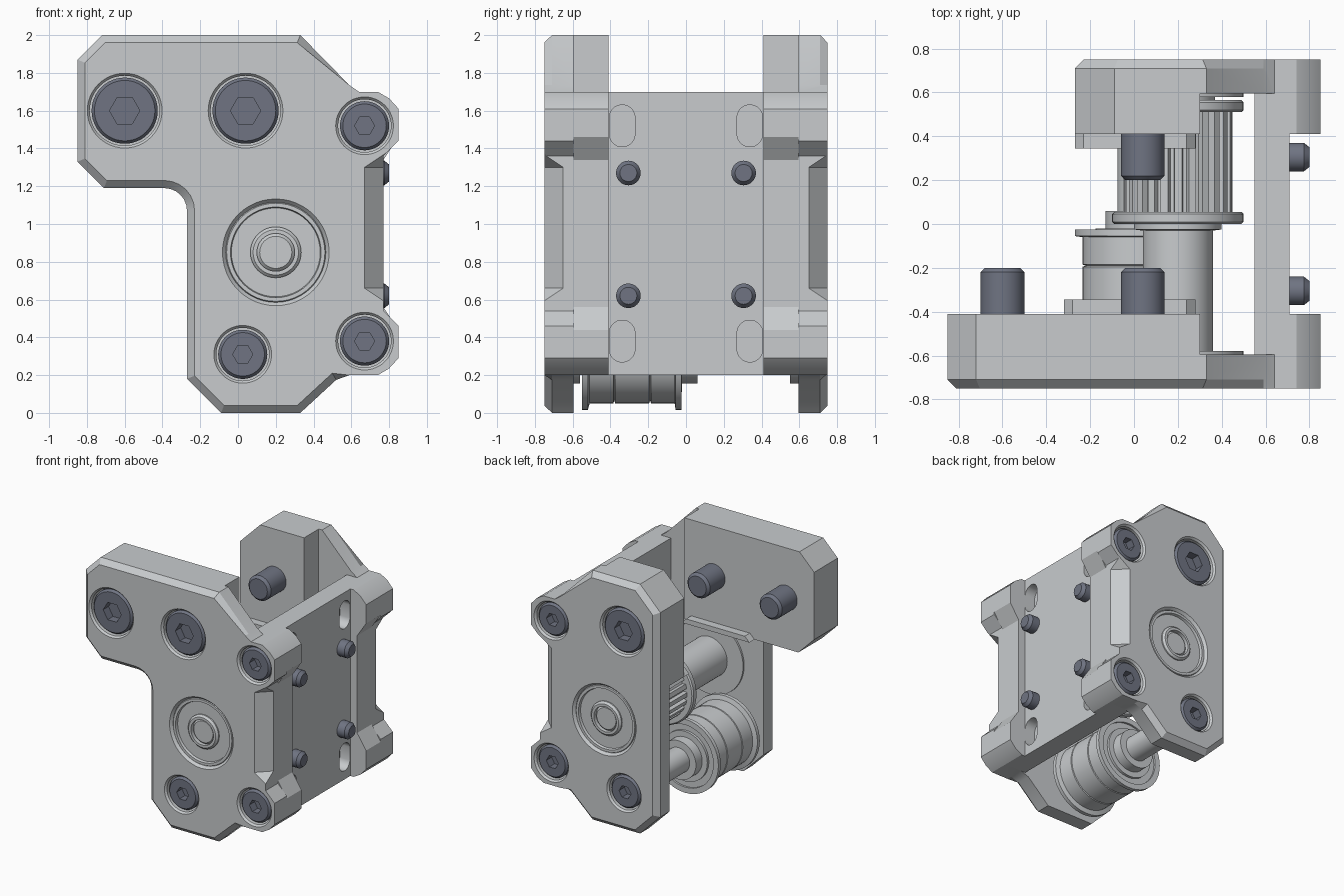
import bpy, bmesh, math
from mathutils import Matrix, Vector

old = bpy.data.objects.get("Cube")
if old:
    bpy.data.objects.remove(old)

parts = []
HALF = 0.75        # outer face distance from the middle
THIN = 0.155       # thickness of the side plates
TO_X = Matrix.Rotation(-math.pi / 2, 4, 'Z')


def material(name, rgb):
    m = bpy.data.materials.new(name)
    m.use_nodes = True
    m.diffuse_color = (*rgb, 1)
    m.node_tree.nodes["Principled BSDF"].inputs["Base Color"].default_value = (*rgb, 1)
    return m


GREY = material("light_grey", (0.58, 0.60, 0.615))
DARK = material("dark_steel", (0.16, 0.175, 0.225))


def finish(name, bm, mat, loc=(0, 0, 0), keep=True):
    bmesh.ops.recalc_face_normals(bm, faces=bm.faces)
    me = bpy.data.meshes.new(name)
    bm.to_mesh(me)
    bm.free()
    me.materials.append(mat)
    ob = bpy.data.objects.new(name, me)
    ob.location = loc
    bpy.context.collection.objects.link(ob)
    if keep:
        parts.append(ob)
    return ob


def prism(name, outline, y0, y1, mat=GREY, loc=(0, 0, 0), keep=True, chamfer=0, along_x=False):
    """Extrude an x-z outline along y; optionally chamfer the edges at y0."""
    bm = bmesh.new()
    face = bm.faces.new([bm.verts.new((x, y0, z)) for x, z in outline])
    rim = list(face.edges)
    new = bmesh.ops.extrude_face_region(bm, geom=[face], use_keep_orig=True)["geom"]
    for v in new:
        if isinstance(v, bmesh.types.BMVert):
            v.co.y = y1
    bmesh.ops.recalc_face_normals(bm, faces=bm.faces)
    if chamfer:
        edges = [e for e in rim if sum(v.co.x for v in e.verts) / 2 < 0.56]
        bmesh.ops.bevel(bm, geom=edges, offset=chamfer, segments=1, affect='EDGES')
    if along_x:
        bm.transform(TO_X)
    return finish(name, bm, mat, loc, keep)


def lathe(name, profile, x, z, mat=GREY, y=0, keep=True, along_x=False, closed=False):
    """Spin (radius, y) points round an axis parallel to y."""
    bm = bmesh.new()
    vs = [bm.verts.new((r, d, 0)) for r, d in profile]
    pairs = list(zip(vs, vs[1:])) + ([(vs[-1], vs[0])] if closed else [])
    edges = [bm.edges.new(p) for p in pairs]
    bmesh.ops.spin(bm, geom=vs + edges, cent=(0, 0, 0), axis=(0, 1, 0),
                   angle=math.tau, steps=48)
    bmesh.ops.remove_doubles(bm, verts=bm.verts, dist=0.0005)
    if along_x:
        bm.transform(TO_X)
    return finish(name, bm, mat, (x, y, z), keep)


def cut(ob, cutter):
    mod = ob.modifiers.new("cut", 'BOOLEAN')
    mod.operation, mod.solver, mod.object = 'DIFFERENCE', 'EXACT', cutter
    bpy.context.view_layer.objects.active = ob
    bpy.ops.object.modifier_apply(modifier=mod.name)
    bpy.data.objects.remove(cutter)


def ring(r, n, start=0):
    return [(r * math.cos(start + math.tau * i / n), r * math.sin(start + math.tau * i / n))
            for i in range(n)]


def side(s, depth):
    """y of a depth below the outer face of the front (-1) or back (+1) plate."""
    return s * (HALF - depth)


def bolt(name, x, z, s, r, shank, tip, key):
    """Socket head bolt sunk in a side plate."""
    pts = [(0, .012), (r - .015, .012), (r, .03), (r, .12), (shank, .12),
           (shank, tip - .02), (shank - .02, tip), (0, tip)]
    ob = lathe(name, [(a, side(s, d)) for a, d in pts], x, z, DARK)
    cut(ob, prism("key_cutter", ring(key, 6), side(s, -.02), side(s, .08), DARK,
                  (x, 0, z), keep=False))


# Outline shared by both plates: right edge with the two screw tabs
RIGHT = [(.33, 2), (.59, 1.735), (.64, 1.7), (.74, 1.7), (.80, 1.665), (.85, 1.61), (.85, 1.44),
         (.77, 1.36), (.77, .54), (.85, .46), (.85, .29), (.80, .235), (.74, .2),
         (.59, .2), (.52, .175), (.33, 0), (-.09, 0), (-.27, .18)]
CURVE = [(-.39 + .12 * math.cos(a), 1.07 + .12 * math.sin(a))
         for a in [math.pi / 2 * i / 6 for i in range(7)]]
ARM = [(-.71, 1.19), (-.85, 1.33), (-.85, 1.87), (-.72, 2)]
BACK_TOP = [(-.27, 1.82), (-.09, 2)]
TOP_END = [(.3, 2), (.3, 1.19)]
BEARING = (.2, .85)
IDLER = (.025, .31)
TABS = [(.67, 1.52), (.67, .38)]

for s, label, outline, block, bigs in (
        (-1, "front", RIGHT + CURVE + ARM, ARM + TOP_END, [-.6, .04]),
        (1, "back", RIGHT + BACK_TOP, [(-.27, 1.19)] + BACK_TOP + TOP_END, [.04])):
    # Side plate with chamfered rim, and its thick mounting block
    plate = prism(label + "_plate", outline, side(s, 0), side(s, THIN), chamfer=.04)
    prism(label + "_mounting_block", block, side(s, THIN), side(s, .34))
    left = -.32 if s < 0 else -.27
    prism(label + "_ledge", [(left, 1.19), (left + .04, 1.23), (.24, 1.23), (.28, 1.19)],
          side(s, .33), side(s, .405))

    # Sloped cut between the tabs
    bm = bmesh.new()
    for off, lo, hi in ((0, .66, 1.30), (.15, .46, 1.50)):
        for t in (-.1, .2):
            for z in (lo, hi):
                bm.verts.new((.67 + t + off, side(s, t - off), z))
    bmesh.ops.convex_hull(bm, input=bm.verts)
    cut(plate, finish("slope_cutter", bm, GREY, keep=False))

    # Counterbored holes and bolts
    spots = [(x, 1.6, .175, .1, .55, .08) for x in bigs]
    spots += [(x, z, .13, .07, .3, .053) for x, z in TABS + [IDLER]]
    for i, (x, z, r, shank, tip, key) in enumerate(spots):
        h = r + .01
        pts = [(0, -.02), (h + .03, -.02), (h, .015), (h, .125), (0, .125)]
        cut(plate, lathe("hole_cutter", [(a, side(s, d)) for a, d in pts], x, z, keep=False))
        bolt(f"{label}_bolt_{i + 1}", x, z, s, r, shank, tip, key)

    # Bearing seat and bearing
    pts = [(0, -.02), (.30, -.02), (.265, .02), (.265, .2), (0, .2)]
    cut(plate, lathe("seat_cutter", [(a, side(s, d)) for a, d in pts], *BEARING, keep=False))
    pts = [(.10, .01), (.12, .01), (.135, .025), (.135, .035), (.235, .035), (.24, .015),
           (.26, .015), (.268, .03), (.268, .155), (.30, .155), (.30, .17), (.10, .17)]
    lathe(label + "_bearing", [(a, side(s, d)) for a, d in pts], *BEARING, closed=True)

    # End flange of the motor plate
    flange = [(.55, .2), (.74, .2), (.80, .235), (.85, .29), (.85, .44), (.77, .56), (.77, 1.34),
              (.85, 1.46), (.85, 1.61), (.80, 1.665), (.74, 1.7), (.55, 1.7)]
    prism(label + "_motor_flange", flange, side(s, THIN), side(s, .34))

# Motor plate with slots and protruding screws
motor = prism("motor_plate", [(.55, .2), (.71, .2), (.71, 1.7), (.55, 1.7)], -.41, .41)
for y in (-.338, .338):
    for z in (.38, 1.52):
        slot = [(u, w + math.copysign(.043, w)) for u, w in ring(.068, 24, math.pi / 24)]
        cut(motor, prism("slot_cutter", slot, .62, .8, loc=(0, y, z), keep=False, along_x=True))
for y in (-.305, .305):
    for z in (.62, 1.27):
        lathe("motor_screw", [(0, .6), (.065, .6), (.065, .775), (.045, .80), (0, .80)],
              0, z, DARK, y=y, along_x=True)

# Main shaft with its thick sleeve and shoulder
lathe("main_shaft", [(0, -.725), (.085, -.725), (.10, -.71), (.10, -.585), (.16, -.585),
                     (.16, -.03), (.20, -.025), (.20, 0), (.10, 0), (.10, .71),
                     (.085, .725), (0, .725)], *BEARING)

# Toothed drive pulley with two flanges
TEETH = 24
teeth = []
for i in range(TEETH):
    for f, r in ((-.30, .25), (.22, .25), (.32, .22), (.60, .22)):
        a = math.tau * (i + f) / TEETH
        teeth.append((r * math.cos(a), r * math.sin(a)))
prism("drive_pulley_teeth", teeth, .04, .52, loc=(BEARING[0], 0, BEARING[1]))
for y in (0, .51):
    lathe("drive_pulley_flange", [(0, y), (.29, y), (.30, y + .01), (.30, y + .045),
                                  (.29, y + .055), (0, y + .055)], *BEARING)
lathe("drive_pulley_hub", [(0, .55), (.17, .55), (.17, .59), (0, .59)], *BEARING)

# Idler pulley: flanges, grooved drum, hub and pin
lathe("idler_pulley", [(0, -.55), (.20, -.55), (.20, -.535), (.25, -.535), (.25, -.55), (.295, -.55),
                       (.295, -.52), (.26, -.51), (.26, -.385), (.245, -.38), (.26, -.375),
                       (.26, -.195), (.245, -.19), (.26, -.185), (.26, -.06), (.295, -.055),
                       (.295, -.025), (.25, -.025), (.25, -.04), (.20, -.04), (.20, -.02),
                       (.155, -.02), (.155, .06), (0, .06)], *IDLER)
lathe("idler_pin", [(0, -.595), (.155, -.595), (.155, -.56), (.10, -.56), (.10, .55),
                    (.155, .55), (.155, .595), (0, .595)], *IDLER)

# Smooth curved walls, keep sharp edges
bpy.ops.object.select_all(action='DESELECT')
for ob in parts:
    ob.select_set(True)
bpy.context.view_layer.objects.active = parts[0]
bpy.ops.object.shade_smooth_by_angle(angle=math.radians(25))
